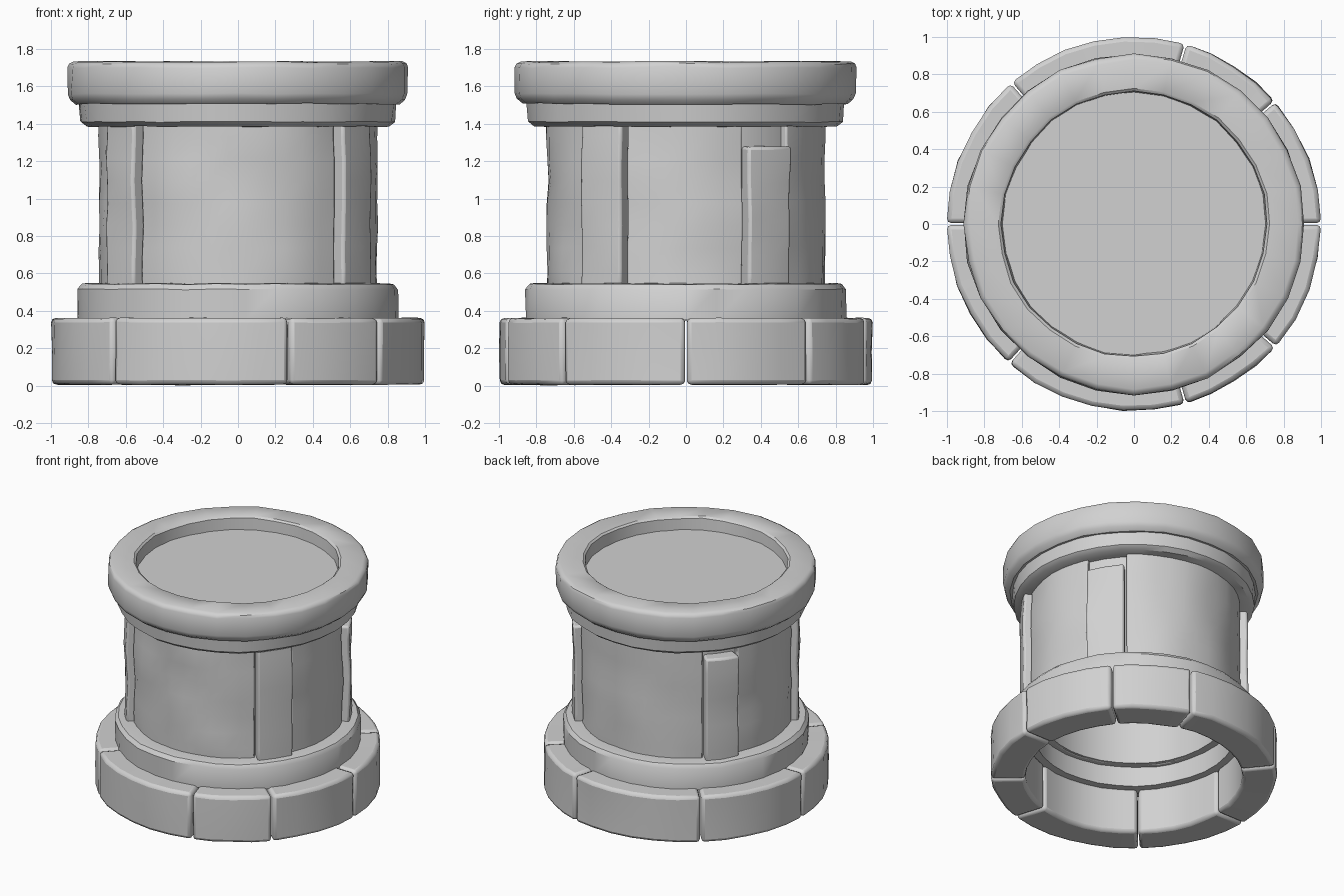
import bpy, bmesh, math
from mathutils import Vector, noise

cube = bpy.data.objects.get("Cube")
if cube:
    bpy.data.objects.remove(cube)

stone = bpy.data.materials.new("grey_stone")
stone.use_nodes = True
stone.diffuse_color = (0.64, 0.64, 0.64, 1)
stone.node_tree.nodes["Principled BSDF"].inputs["Base Color"].default_value = (0.64, 0.64, 0.64, 1)


def finish(name, bm, bevel, wear):
    """Wear the surface, round the edges and add the part to the scene."""
    for v in bm.verts:
        flat = Vector((v.co.x, v.co.y, 0))
        if flat.length > 0.01:
            n = noise.noise(v.co * 4 + Vector((3, 7, 1)))
            v.co -= flat.normalized() * wear * (0.5 + n)
            v.co.z += wear * 0.6 * noise.noise(v.co * 5)
    bmesh.ops.recalc_face_normals(bm, faces=bm.faces)
    mesh = bpy.data.meshes.new(name)
    bm.to_mesh(mesh)
    bm.free()
    mesh.materials.append(stone)
    obj = bpy.data.objects.new(name, mesh)
    bpy.context.collection.objects.link(obj)
    if bevel:
        mod = obj.modifiers.new("worn_edges", "BEVEL")
        mod.width, mod.segments, mod.limit_method = bevel, 2, "ANGLE"
        mod.angle_limit = math.radians(40)
    bpy.ops.object.select_all(action="DESELECT")
    obj.select_set(True)
    bpy.context.view_layer.objects.active = obj
    bpy.ops.object.shade_smooth_by_angle(angle=math.radians(38))


def sweep(name, profile, start=0, end=360, step=11, bevel=0.0, wear=0.012):
    """Turn a closed (radius, z) profile round the z axis, in full or in part."""
    full = end - start >= 360
    count = max(2, round((end - start) / step))
    bm = bmesh.new()
    loops = []
    for i in range(count if full else count + 1):
        a = math.radians(start + (end - start) * i / count)
        loops.append([bm.verts.new((r * math.cos(a), r * math.sin(a), z)) for r, z in profile])
    for i in range(count):
        p, q = loops[i], loops[(i + 1) % len(loops)]
        for j in range(len(profile)):
            k = (j + 1) % len(profile)
            bm.faces.new((p[j], q[j], q[k], p[k]))
    if not full:
        bm.faces.new(loops[0])
        bm.faces.new(loops[-1])
    finish(name, bm, bevel, wear)


def wall(inner, outer, low, high, rows=1):
    """Upright rectangular profile with extra rows on the outside."""
    outside = [(outer, low + (high - low) * i / rows) for i in range(rows + 1)]
    return [(inner, low)] + outside + [(inner, high)]


# Base ring of uneven blocks with narrow joints
joints = [0, 41, 74, 131, 180, 228, 286, 319, 360]
for i, (a, b) in enumerate(zip(joints, joints[1:])):
    sweep(f"base_block_{i + 1}", wall(0.76, 1.003, 0.005, 0.362, 2),
          a + 0.3, b - 0.3, step=9, bevel=0.024, wear=0.01)

# Step ring above the base
sweep("step_ring", [(0.71, 0.35), (0.865, 0.35), (0.867, 0.515), (0.845, 0.543),
                    (0.82, 0.547), (0.71, 0.547)])

# Shaft: inner tube, wide panels and raised narrow staves on the diagonals
sweep("shaft_core", wall(0.65, 0.71, 0.5, 1.6), wear=0.005)
panels = [(46, 134), (154, 206), (226, 314), (335, 384)]
for i, (a, b) in enumerate(panels):
    sweep(f"shaft_panel_{i + 1}", wall(0.67, 0.752, 0.5, 1.45, 8), a, b, step=8, bevel=0.01, wear=0.016)
staves = [(25, 45, 1.28), (135, 153, 1.32), (207, 225, 1.45), (315, 334, 1.45)]
for i, (a, b, top) in enumerate(staves):
    sweep(f"shaft_stave_{i + 1}", wall(0.67, 0.803, 0.5, top, 8), a, b, step=10, bevel=0.016, wear=0.018)

# Capital: neck ring, rounded rim and sunken top
sweep("neck_ring", [(0.69, 1.385), (0.815, 1.385), (0.848, 1.41), (0.858, 1.52), (0.69, 1.52)])
sweep("top_rim", [(0.70, 1.51), (0.875, 1.505), (0.905, 1.53), (0.917, 1.56), (0.917, 1.70),
                  (0.908, 1.72), (0.885, 1.732), (0.73, 1.732), (0.715, 1.72)], step=13)
lid = bmesh.new()
bmesh.ops.create_cone(lid, cap_ends=True, segments=32, radius1=0.74, radius2=0.74, depth=0.06)
bmesh.ops.translate(lid, verts=lid.verts, vec=(0, 0, 1.605))
finish("sunken_lid", lid, 0, 0)
